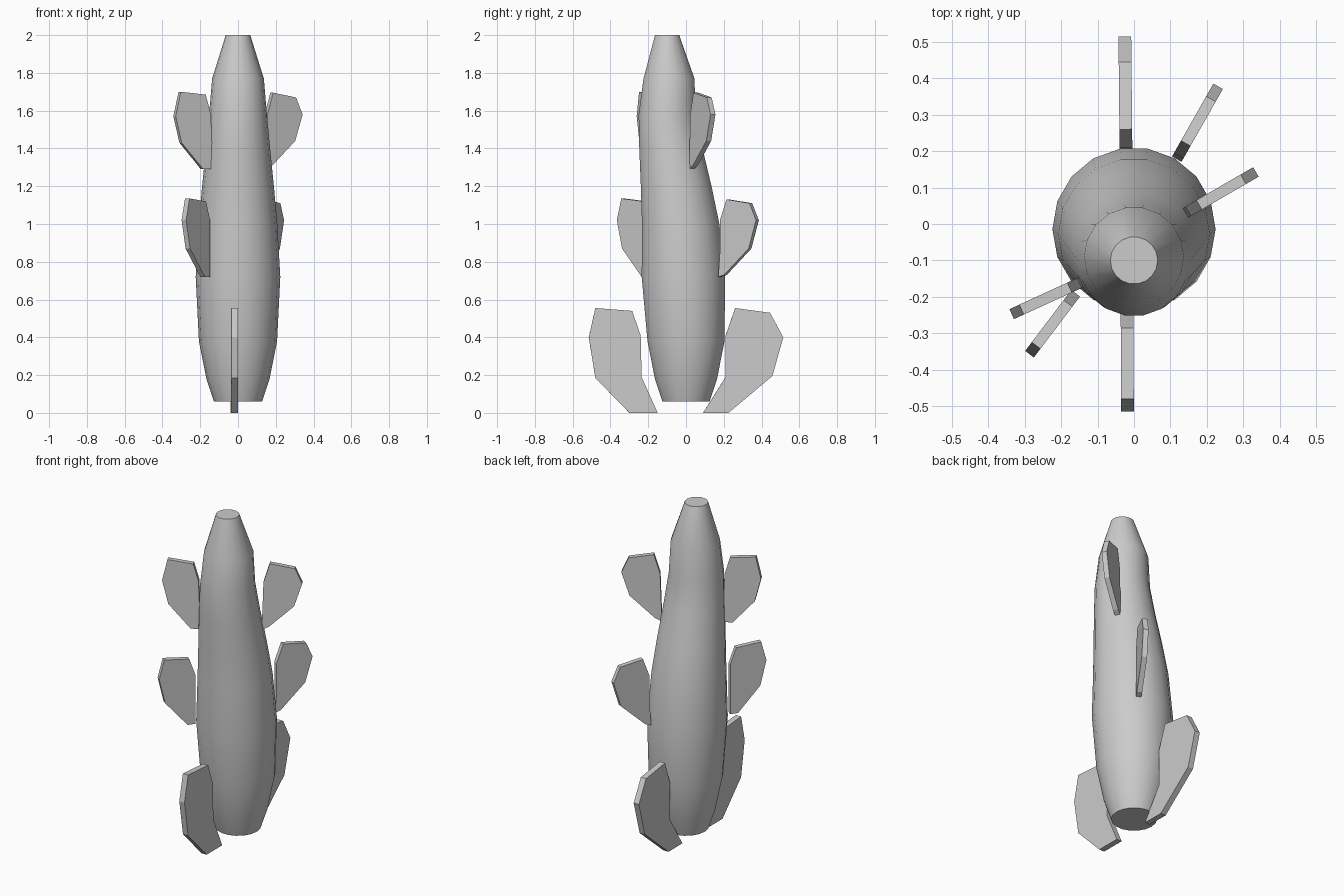
import bpy, bmesh
from math import sin, cos, pi
from mathutils import Vector

if "Cube" in bpy.data.objects:
    bpy.data.objects.remove(bpy.data.objects["Cube"])

SIDES = 18


def finish(name, bm):
    bmesh.ops.recalc_face_normals(bm, faces=bm.faces)
    me = bpy.data.meshes.new(name)
    bm.to_mesh(me)
    bm.free()
    ob = bpy.data.objects.new(name, me)
    bpy.context.collection.objects.link(ob)
    return ob


def body(name, rings):
    """Loft of circles (z, y centre, radius)."""
    bm = bmesh.new()
    loops = []
    for z, y, r in rings:
        loops.append([bm.verts.new((r * cos(2 * pi * i / SIDES),
                                    y + r * sin(2 * pi * i / SIDES), z))
                      for i in range(SIDES)])
    for a, b in zip(loops, loops[1:]):
        for i in range(SIDES):
            j = (i + 1) % SIDES
            bm.faces.new((a[i], a[j], b[j], b[i]))
    bm.faces.new(loops[0][::-1])
    bm.faces.new(loops[-1])
    ob = finish(name, bm)
    bpy.context.view_layer.objects.active = ob
    ob.select_set(True)
    bpy.ops.object.shade_smooth_by_angle(angle=0.6)
    ob.select_set(False)


def fin(name, root, tip, outline, thick=0.03):
    """Flat plate: outline is (distance from root towards tip, z)."""
    root = Vector((*root, 0))
    d = (Vector((*tip, 0)) - root).normalized()
    n = Vector((-d.y, d.x, 0)) * thick / 2
    bm = bmesh.new()
    pts = [root + d * s + Vector((0, 0, z)) for s, z in outline]
    a = [bm.verts.new(p + n) for p in pts]
    b = [bm.verts.new(p - n) for p in pts]
    bm.faces.new(a)
    bm.faces.new(b[::-1])
    for i in range(len(pts)):
        j = (i + 1) % len(pts)
        bm.faces.new((a[i], b[i], b[j], a[j]))
    finish(name, bm)


# Bent, tapering body
body("body", [(0.06, 0, 0.127), (0.18, 0, 0.167), (0.38, 0, 0.207),
              (0.72, -0.014, 0.224), (1.0, -0.028, 0.208), (1.2, -0.052, 0.19),
              (1.4, -0.08, 0.17), (1.58, -0.1, 0.153), (1.77, -0.09, 0.137),
              (2.0, -0.1, 0.065)])

# Large lower fins, front and back
fin("lower_front_fin", (-0.02, 0), (-0.018, -0.5),
    [(0.15, 0), (0.30, 0), (0.48, 0.185), (0.515, 0.40), (0.48, 0.555),
     (0.285, 0.54), (0.24, 0.41), (0.235, 0.19)], 0.035)
fin("lower_back_fin", (-0.02, 0), (-0.025, 0.5),
    [(0.09, 0), (0.225, 0), (0.457, 0.195), (0.515, 0.40), (0.445, 0.53),
     (0.26, 0.555), (0.21, 0.41), (0.21, 0.19)], 0.035)

# Middle fins
fin("middle_left_fin", (-0.16, -0.19), (-0.285, -0.355),
    [(0, 0.72), (0.045, 0.72), (0.175, 0.87), (0.21, 1.02), (0.18, 1.135),
     (0.035, 1.12), (0.0, 1.02), (0, 0.82)])
fin("middle_right_fin", (0.11, 0.165), (0.231, 0.378),
    [(0.015, 0.72), (0.05, 0.73), (0.2, 0.87), (0.245, 1.02), (0.205, 1.11),
     (0.065, 1.13), (0.025, 1.02), (0.025, 0.85)])

# Upper fins
fin("upper_left_fin", (-0.145, -0.16), (-0.337, -0.248),
    [(0.005, 1.29), (0.05, 1.29), (0.175, 1.43), (0.21, 1.57), (0.18, 1.70),
     (0.035, 1.685), (0.005, 1.58), (0, 1.43)])
fin("upper_right_fin", (0.14, 0.03), (0.34, 0.146),
    [(0, 1.29), (0.04, 1.31), (0.18, 1.44), (0.225, 1.58), (0.185, 1.67),
     (0.045, 1.695), (0.01, 1.58), (0.005, 1.43)])
